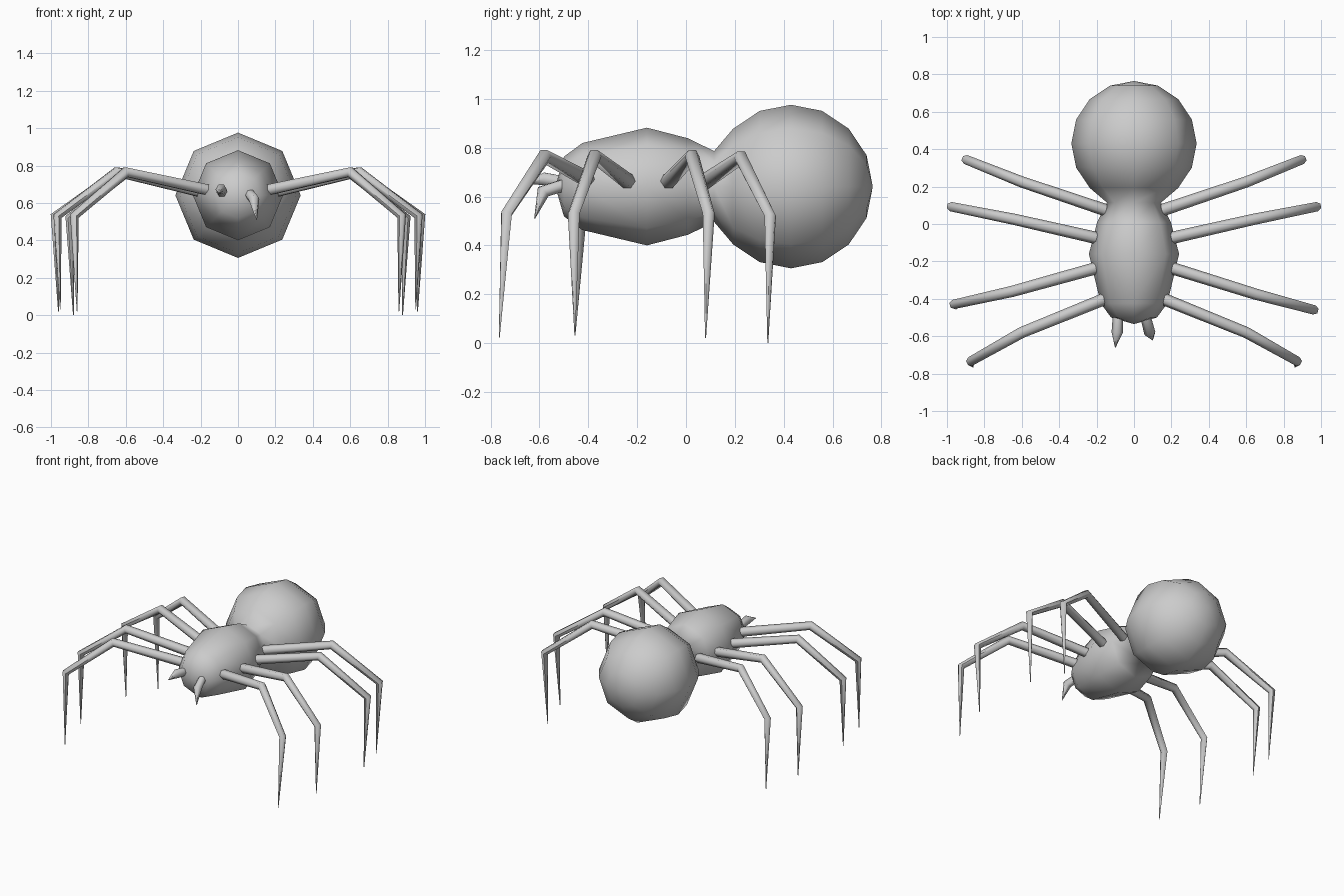
import bpy, bmesh, math
from mathutils import Vector

if "Cube" in bpy.data.objects:
    bpy.data.objects.remove(bpy.data.objects["Cube"])


def finish(obj, angle):
    bpy.ops.object.select_all(action='DESELECT')
    obj.select_set(True)
    bpy.context.view_layer.objects.active = obj
    if obj.type == 'CURVE':
        bpy.ops.object.convert(target='MESH')
    bpy.ops.object.shade_smooth_by_angle(angle=math.radians(angle))


def tapered_tube(name, points, radii):
    cu = bpy.data.curves.new(name, 'CURVE')
    cu.dimensions = '3D'
    cu.bevel_depth = 1.0
    cu.bevel_resolution = 1
    cu.use_fill_caps = True
    sp = cu.splines.new('POLY')
    sp.points.add(len(points) - 1)
    for p, co, r in zip(sp.points, points, radii):
        p.co = (*co, 1)
        p.radius = r
    obj = bpy.data.objects.new(name, cu)
    bpy.context.collection.objects.link(obj)
    finish(obj, 65)


# body: one eight-sided lathe along y, narrow neck between thorax and abdomen
Z = 0.641
profile = [(-0.535, 0), (-0.50, 0.122), (-0.425, 0.178), (-0.16, 0.241),
           (0.01, 0.197), (0.115, 0.145)]
for k in range(-2, 5):
    a = math.radians(22.5 * k)
    profile.append((0.43 + 0.335 * math.sin(a), max(0, 0.335 * math.cos(a))))
bm = bmesh.new()
vs = [bm.verts.new((0, y, Z + r)) for y, r in profile]
es = [bm.edges.new(pair) for pair in zip(vs, vs[1:])]
bmesh.ops.spin(bm, geom=vs + es, cent=(0, 0, Z), axis=(0, 1, 0),
               angle=math.tau, steps=8)
bmesh.ops.remove_doubles(bm, verts=bm.verts, dist=0.0005)
bmesh.ops.recalc_face_normals(bm, faces=bm.faces)
me = bpy.data.meshes.new("body")
bm.to_mesh(me)
bm.free()
body = bpy.data.objects.new("body", me)
bpy.context.collection.objects.link(body)
finish(body, 80)

# legs: root, knee, ankle, tip; last value shifts the left copy in y
legs = [
    ([(0.155, -0.40, 0.668), (0.60, -0.58, 0.765), (0.875, -0.735, 0.53), (0.86, -0.765, 0.02)], 0.0),
    ([(0.20, -0.235, 0.66), (0.65, -0.375, 0.765), (0.965, -0.46, 0.53), (0.95, -0.455, 0.03)], 0.03),
    ([(0.20, -0.075, 0.66), (0.64, 0.025, 0.765), (0.98, 0.093, 0.53), (0.96, 0.08, 0.02)], 0.0),
    ([(0.155, 0.075, 0.66), (0.60, 0.225, 0.76), (0.90, 0.345, 0.52), (0.88, 0.335, 0.0)], 0.0),
]
for i, (pts, shift) in enumerate(legs):
    for side, label in ((1, "right"), (-1, "left")):
        path = [(side * x, y + (shift * j / 3 if side < 0 and j < 3 else 0) * 1.5, z)
                for j, (x, y, z) in enumerate(pts)]
        tapered_tube(f"{label}_leg_{i + 1}", path, (0.033, 0.030, 0.025, 0.002))

# fangs: right one hooks downward, left one points forward
tapered_tube("right_fang", [(0.06, -0.49, 0.65), (0.085, -0.585, 0.62), (0.10, -0.62, 0.51)],
             (0.028, 0.030, 0.002))
tapered_tube("left_fang", [(-0.085, -0.48, 0.655), (-0.09, -0.58, 0.672), (-0.10, -0.66, 0.655)],
             (0.028, 0.030, 0.002))
